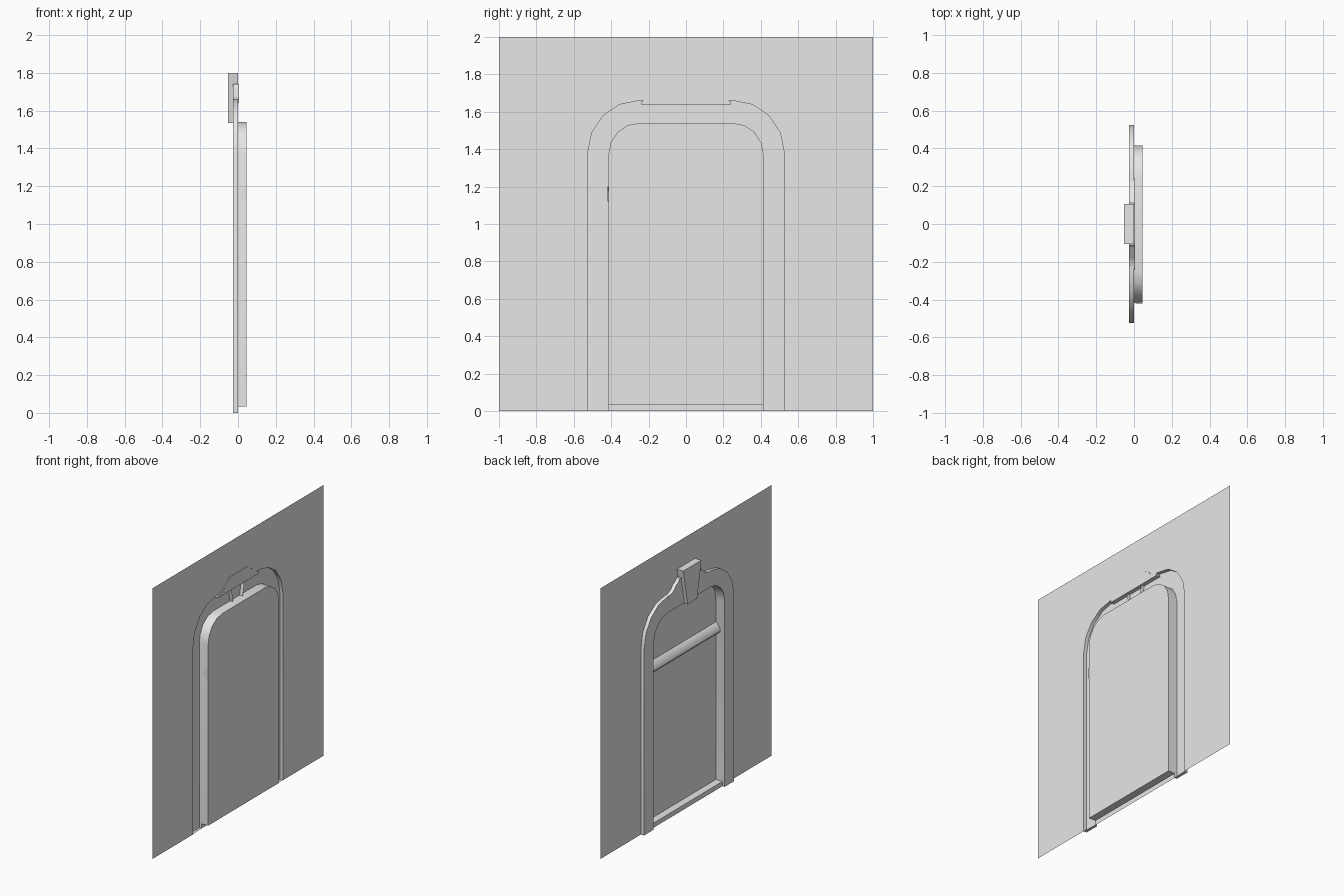
import bpy
import bmesh
import math

cube = bpy.data.objects.get("Cube")
if cube:
    bpy.data.objects.remove(cube, do_unlink=True)

FRONT, WALL, BACK = -0.026, 0.0, 0.046   # depth layers along x
SILL_Z, SILL_X = 0.035, -0.008

plaster = bpy.data.materials.new("plain grey")
plaster.use_nodes = True
plaster.diffuse_color = (0.8, 0.8, 0.8, 1)
plaster.node_tree.nodes["Principled BSDF"].inputs["Base Color"].default_value = (0.8, 0.8, 0.8, 1)


def add_object(name, bm, smooth=False):
    mesh = bpy.data.meshes.new(name)
    bmesh.ops.recalc_face_normals(bm, faces=bm.faces)
    bm.to_mesh(mesh)
    bm.free()
    mesh.materials.append(plaster)
    obj = bpy.data.objects.new(name, mesh)
    bpy.context.collection.objects.link(obj)
    if smooth:
        bpy.ops.object.select_all(action="DESELECT")
        obj.select_set(True)
        bpy.context.view_layer.objects.active = obj
        bpy.ops.object.shade_smooth_by_angle(angle=math.radians(35))
    return obj


def ring(bm, points, x):
    return [bm.verts.new((x, y, z)) for y, z in points]


def bridge(bm, rails, closed=False):
    """Quad strips between neighbouring rails of equal length."""
    for a, b in zip(rails, rails[1:]):
        n = len(a)
        for i in range(n if closed else n - 1):
            j = (i + 1) % n
            bm.faces.new((a[i], a[j], b[j], b[i]))


def prism(name, points, x0, x1, back=True, smooth=False):
    bm = bmesh.new()
    a, b = ring(bm, points, x0), ring(bm, points, x1)
    bridge(bm, [a, b], closed=True)
    bm.faces.new(a)
    if back:
        bm.faces.new(b)
    return add_object(name, bm, smooth)


def sheet(name, points, x):
    bm = bmesh.new()
    bm.faces.new(ring(bm, points, x))
    return add_object(name, bm)


def arch(half, top, ry, rz, base=0.0, steps=4):
    """Flat-topped arch outline with rounded shoulders, from +y to -y."""
    right = [(half, base)]
    for i in range(steps + 1):
        t = math.pi / 2 * i / steps
        right.append((half - ry + ry * math.cos(t), top - rz + rz * math.sin(t)))
    return right + [(-y, z) for y, z in reversed(right)]


outer = arch(0.525, 1.66, 0.275, 0.28)
inner = arch(0.415, 1.54, 0.165, 0.17)
inner_raised = arch(0.415, 1.54, 0.165, 0.17, base=SILL_Z)

# Wall sheet with the arched doorway cut out
sheet("wall", [(1, 0), (1, 2), (-1, 2), (-1, 0)] + outer[::-1], WALL)

# Raised surround, open at the back, with closed feet
bm = bmesh.new()
rails = [ring(bm, outer, WALL), ring(bm, outer, FRONT),
         ring(bm, inner, FRONT), ring(bm, inner, SILL_X)]
bridge(bm, rails)
for end in (0, -1):
    bm.faces.new([r[end] for r in rails])
add_object("arch_surround", bm, smooth=True)

# Deep lining of the opening
bm = bmesh.new()
bridge(bm, [ring(bm, inner_raised, SILL_X), ring(bm, inner_raised, BACK)])
add_object("opening_lining", bm, smooth=True)

# Recessed door panel
sheet("door_panel", inner_raised, BACK)

# Sill: a top tread and a short riser
bm = bmesh.new()
ends = [(0.415, 0), (-0.415, 0)]
raised = [(y, SILL_Z) for y, z in ends]
bridge(bm, [ring(bm, ends, SILL_X), ring(bm, raised, SILL_X), ring(bm, raised, BACK)])
add_object("door_sill", bm)

# Rounded transom moulding across the panel
profile = [(BACK, 1.20), (0.034, 1.192), (0.022, 1.175), (0.012, 1.158),
           (0.009, 1.143), (0.016, 1.13), (0.03, 1.123), (BACK, 1.12)]
bm = bmesh.new()
rows = [[bm.verts.new((x, y, z)) for x, z in profile] for y in (-0.42, 0.415)]
bridge(bm, rows)
for row in rows:
    bm.faces.new(row)
add_object("transom_moulding", bm, smooth=True)

# Curved crest behind the keystone
half_crest = [(0.24, 1.64), (0.235, 1.658), (0.205, 1.665), (0.175, 1.68),
              (0.155, 1.705), (0.13, 1.715), (0.11, 1.74)]
crest = half_crest + [(-y, z) for y, z in reversed(half_crest)]
prism("crest", crest, FRONT - 0.001, 0.005, smooth=True)

# Tapered keystone, open at the back
prism("keystone", [(0.055, 1.535), (0.105, 1.8), (-0.105, 1.8), (-0.055, 1.535)],
      -0.052, WALL, back=False)
